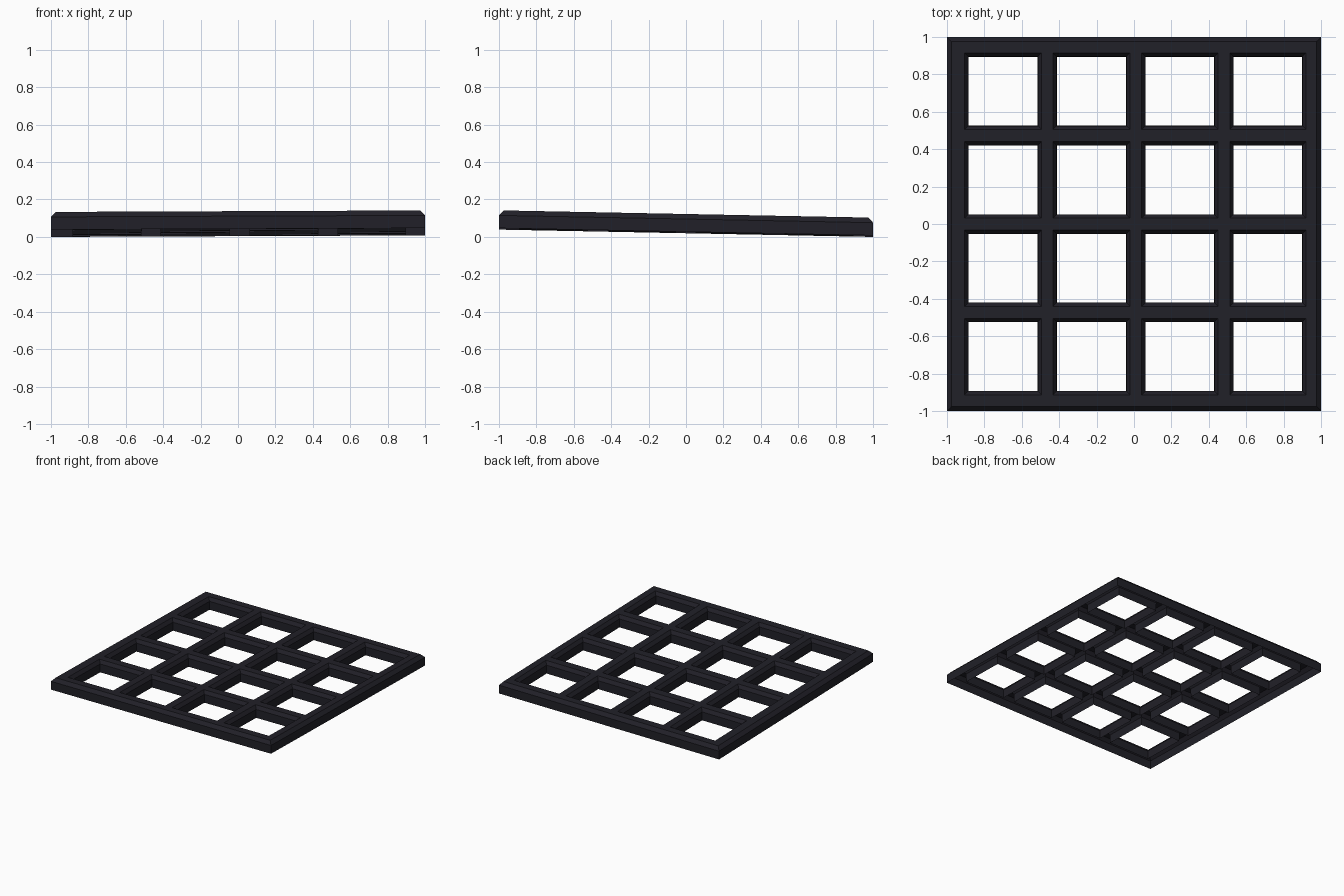
import bpy, bmesh

if "Cube" in bpy.data.objects:
    bpy.data.objects.remove(bpy.data.objects["Cube"])

mat = bpy.data.materials.new("dark_plastic")
mat.diffuse_color = (0.015, 0.0145, 0.021, 1)
mat.use_nodes = True
mat.node_tree.nodes["Principled BSDF"].inputs["Base Color"].default_value = mat.diffuse_color

# breakpoints of the window openings at the top rim
X = [-.906, -.494, -.434, -.021, .041, .450, .512, .920]
Y = [-.914, -.504, -.441, -.033, .031, .441, .505, .915]
# levels: height, outer half size, shrink of the openings
LEVELS = [(.095, .975, 0), (.068, 1, .02), (0, 1, .021)]

def line(points, outer, shrink):
    return [-outer] + [p + (shrink if k % 2 == 0 else -shrink) for k, p in enumerate(points)] + [outer]

bm = bmesh.new()
V = []
for z, outer, shrink in LEVELS:
    xs, ys = line(X, outer, shrink), line(Y, outer, shrink)
    # slight lean towards the back and left
    V.append([[bm.verts.new((x, y, z + .0235 - .0195 * y + .004 * x)) for y in ys] for x in xs])

def solid(i, j):
    return 0 <= i < 9 and 0 <= j < 9 and not (i % 2 and j % 2)

for i in range(9):
    for j in range(9):
        if not solid(i, j):
            continue
        cs = [(i, j), (i + 1, j), (i + 1, j + 1), (i, j + 1)]
        # top of the bars; the underside is an open channel
        bm.faces.new([V[0][a][b] for a, b in cs])
        # chamfers and walls on every exposed edge
        for k, (di, dj) in enumerate([(0, -1), (1, 0), (0, 1), (-1, 0)]):
            if not solid(i + di, j + dj):
                (a, b), (c, d) = cs[k], cs[(k + 1) % 4]
                for hi, lo in zip(V, V[1:]):
                    bm.faces.new([hi[a][b], lo[a][b], lo[c][d], hi[c][d]])
# drop the corners that belong to no wall
bmesh.ops.delete(bm, geom=[v for v in bm.verts if not v.link_faces], context='VERTS')
me = bpy.data.meshes.new("window_lattice")
bm.to_mesh(me)
bm.free()
me.materials.append(mat)
bpy.context.collection.objects.link(bpy.data.objects.new("window_lattice", me))
